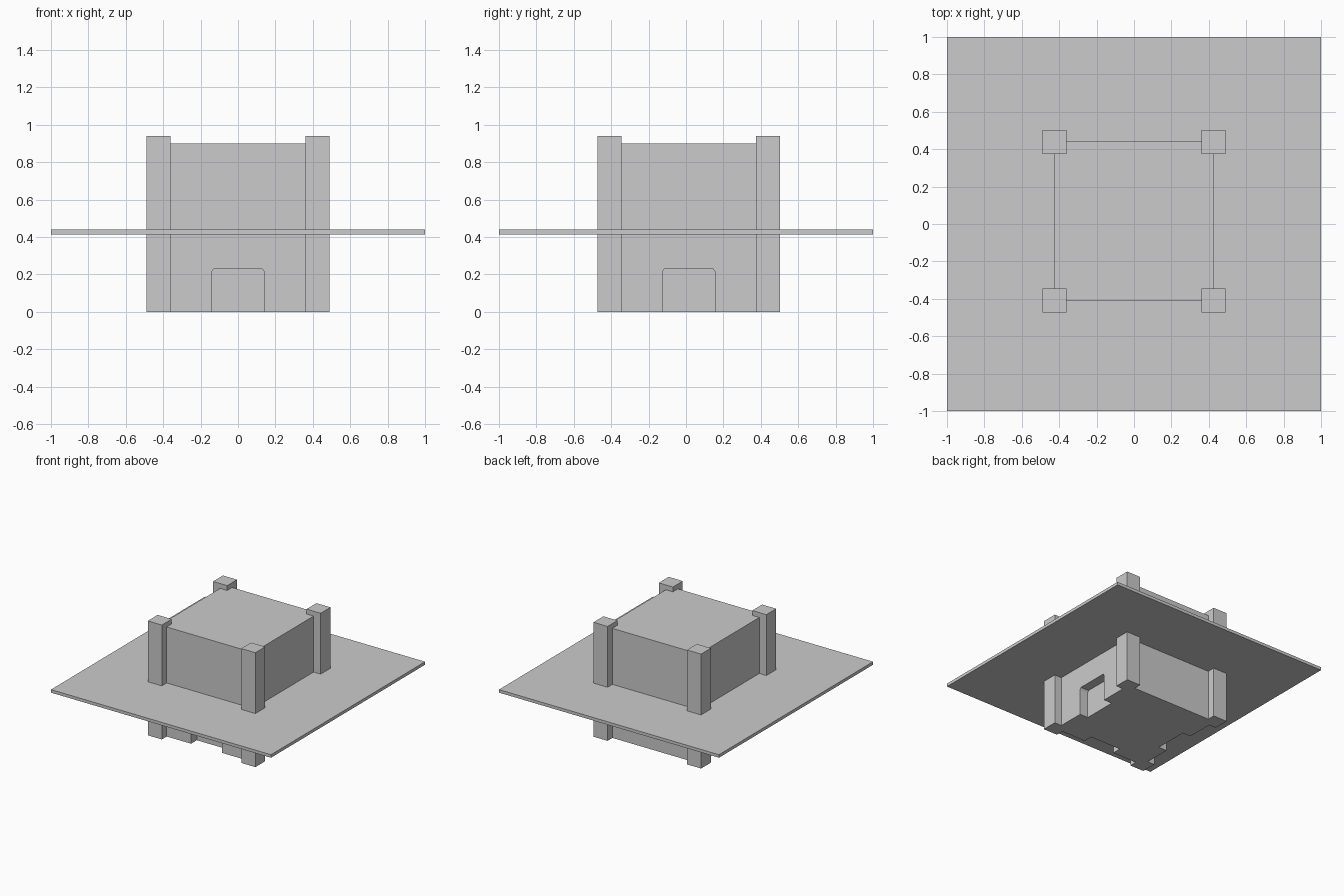
import bpy, bmesh
from math import pi
from mathutils import Matrix, Vector

if "Cube" in bpy.data.objects:
    bpy.data.objects.remove(bpy.data.objects["Cube"])

CY = 0.015       # the tower sits slightly behind the slab centre
DEPTH = 0.075    # doorway recess depth
HALF = 0.425     # half width of the tower body


def finish(name, bm):
    bmesh.ops.recalc_face_normals(bm, faces=bm.faces)
    mesh = bpy.data.meshes.new(name)
    bm.to_mesh(mesh)
    bm.free()
    obj = bpy.data.objects.new(name, mesh)
    bpy.context.collection.objects.link(obj)
    return obj


def box(name, x0, x1, y0, y1, z0, z1):
    bm = bmesh.new()
    bmesh.ops.create_cube(bm, size=1)
    bmesh.ops.scale(bm, vec=(x1 - x0, y1 - y0, z1 - z0), verts=bm.verts)
    bmesh.ops.translate(bm, vec=((x0 + x1) / 2, (y0 + y1) / 2, (z0 + z1) / 2), verts=bm.verts)
    return finish(name, bm)


def door_cutter(name, angle):
    # Doorway outline with small clipped top corners, pushed into the wall
    profile = [(-0.14, -0.1), (0.14, -0.1), (0.14, 0.215), (0.13, 0.23), (-0.13, 0.23), (-0.14, 0.215)]
    bm = bmesh.new()
    face = bm.faces.new([bm.verts.new((x, -HALF - 0.1, z)) for x, z in profile])
    ext = bmesh.ops.extrude_face_region(bm, geom=[face])
    verts = [v for v in ext["geom"] if isinstance(v, bmesh.types.BMVert)]
    bmesh.ops.translate(bm, vec=(0, 0.1 + DEPTH, 0), verts=verts)
    bm.transform(Matrix.Translation(Vector((0, CY, 0))) @ Matrix.Rotation(angle, 4, 'Z'))
    obj = finish(name, bm)
    obj.hide_render = True
    return obj


# Broad flat slab around the tower
box("slab", -1, 1, -1, 1, 0.415, 0.44)

# Tower body with a recessed doorway in each side
body = box("tower_body", -HALF, HALF, CY - HALF, CY + HALF, 0, 0.9)
cutters = [door_cutter(f"doorway_cutter_{i}", i * pi / 2) for i in range(4)]
for cutter in cutters:
    mod = body.modifiers.new("doorway", 'BOOLEAN')
    mod.operation = 'DIFFERENCE'
    mod.solver = 'EXACT'
    mod.object = cutter
bpy.context.view_layer.objects.active = body
for mod in list(body.modifiers):
    bpy.ops.object.modifier_apply(modifier=mod.name)
for cutter in cutters:
    bpy.data.objects.remove(cutter)

# Square corner pillars, a little taller than the body
for sx, side in ((-1, "left"), (1, "right")):
    for sy, end in ((-1, "front"), (1, "back")):
        x, y, h = sx * 0.425, CY + sy * 0.424, 0.064
        box(f"{end}_{side}_pillar", x - h, x + h, y - h, y + h, 0, 0.94)
